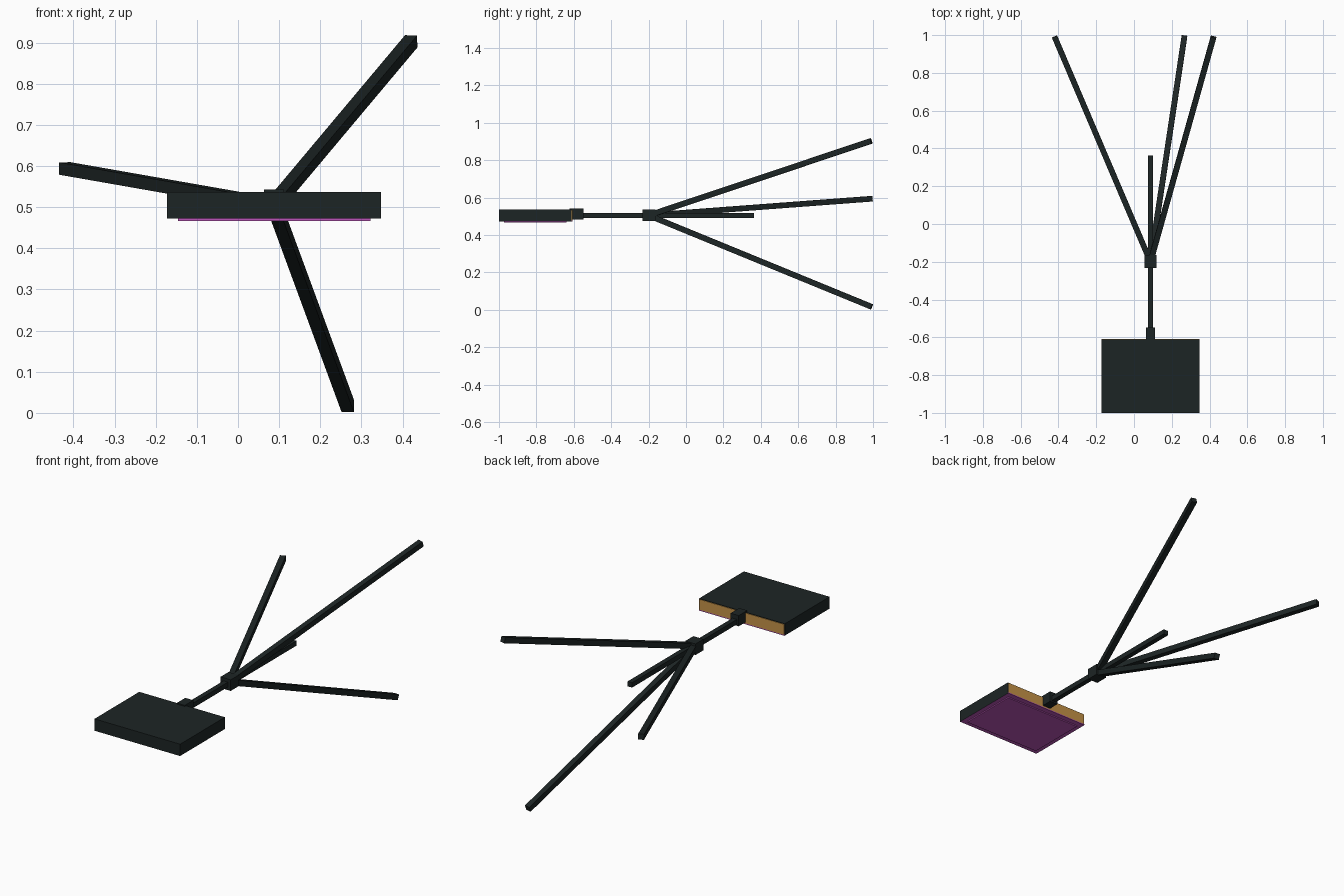
import bpy
import bmesh
from mathutils import Vector, Matrix

if "Cube" in bpy.data.objects:
    bpy.data.objects.remove(bpy.data.objects["Cube"])


def material(name, color):
    m = bpy.data.materials.new(name)
    m.diffuse_color = (*color, 1)
    m.use_nodes = True
    m.node_tree.nodes["Principled BSDF"].inputs["Base Color"].default_value = m.diffuse_color
    return m


DARK = material("charcoal", (0.012, 0.018, 0.018))
AMBER = material("amber", (0.56, 0.29, 0.065))
PURPLE = material("purple", (0.5, 0.09, 0.48))


def make_object(name, matrix, mats):
    bm = bmesh.new()
    bmesh.ops.create_cube(bm, size=1, matrix=matrix)
    mesh = bpy.data.meshes.new(name)
    bm.to_mesh(mesh)
    bm.free()
    for m in mats:
        mesh.materials.append(m)
    ob = bpy.data.objects.new(name, mesh)
    bpy.context.collection.objects.link(ob)
    return ob


def box(name, lo, hi, *mats):
    lo, hi = Vector(lo), Vector(hi)
    size = hi - lo
    return make_object(name, Matrix.Translation((lo + hi) / 2) @ Matrix.Diagonal((*size, 1)), mats)


def bar(name, start, end, width):
    start, end = Vector(start), Vector(end)
    d = end - start
    rot = Vector((0, 1, 0)).rotation_difference(d).to_matrix().to_4x4()
    return make_object(name, Matrix.Translation((start + end) / 2) @ rot
                       @ Matrix.Diagonal((width, d.length, width, 1)), [DARK])


# Panel housing with a purple underside
panel = box("panel_housing", (-0.173, -1.0, 0.472), (0.348, -0.611, 0.537), DARK, PURPLE)
for f in panel.data.polygons:
    f.material_index = 1 if f.normal.z < -0.5 else 0

# Purple sheet below, amber back panel and its lower edge
box("lower_sheet", (-0.146, -0.972, 0.466), (0.322, -0.638, 0.473), PURPLE)
box("back_panel", (-0.17, -0.613, 0.477), (0.345, -0.608, 0.534), AMBER)
box("back_lower_edge", (-0.173, -0.613, 0.472), (0.348, -0.608, 0.477), PURPLE)

# Neck, centre pole and hub
box("neck_block", (0.063, -0.622, 0.484), (0.112, -0.548, 0.543), DARK)
box("centre_pole", (0.074, -0.56, 0.492), (0.101, 0.363, 0.519), DARK)
box("leg_hub", (0.056, -0.232, 0.475), (0.118, -0.163, 0.536), DARK)

# Three spread legs
for i, tip in enumerate([(-0.421, 0.992, 0.594), (0.267, 0.993, 0.016), (0.421, 0.99, 0.903)]):
    bar(f"leg_{i + 1}", (0.087, -0.2, 0.505), tip, 0.03)
